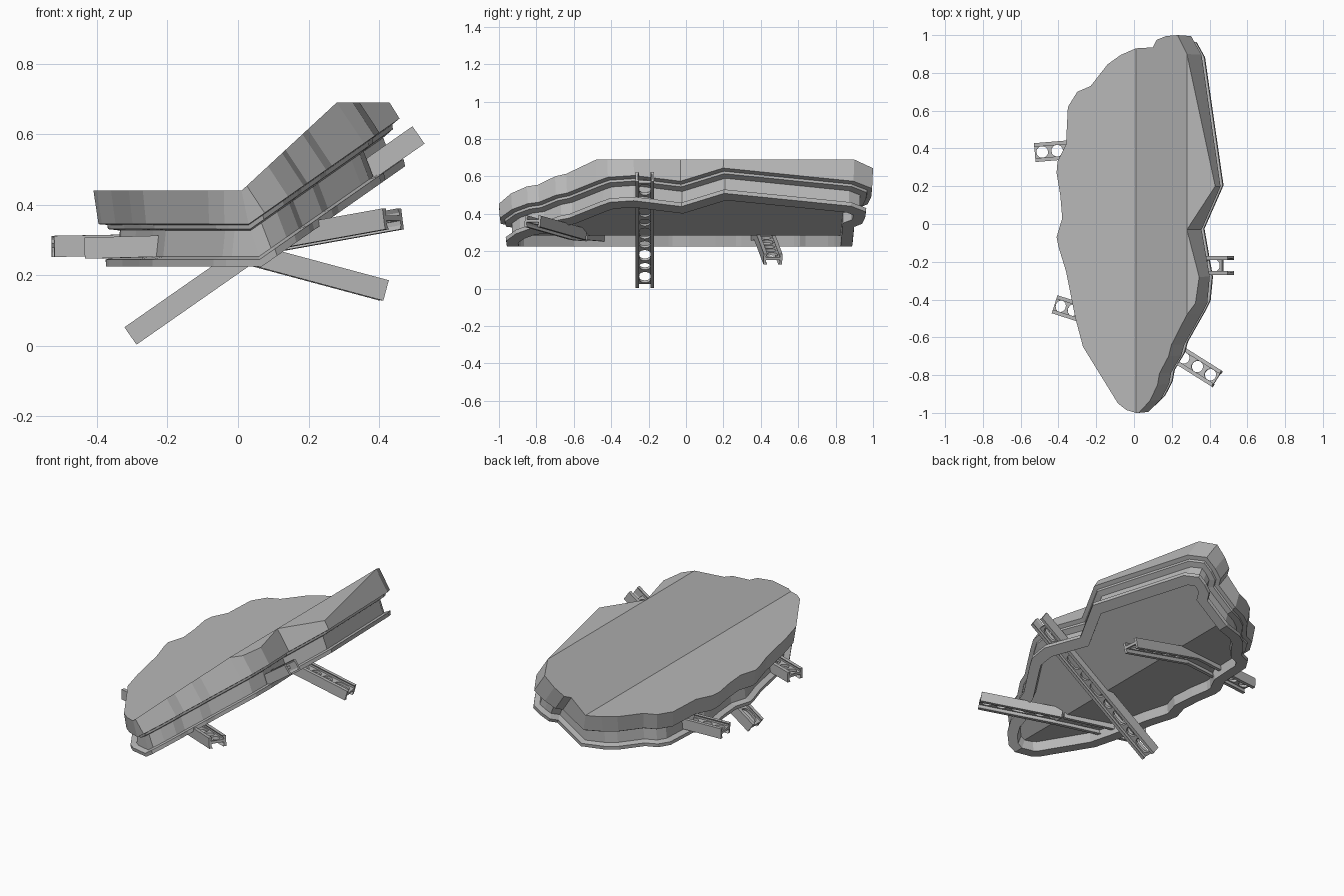
import bpy, bmesh, math
from mathutils import Vector

if "Cube" in bpy.data.objects:
    bpy.data.objects.remove(bpy.data.objects["Cube"])

# Outline of the top face, counter-clockwise from the front fold point
TOP = [(.01, -1), (.025, -1), (.085, -.935), (.125, -.85), (.135, -.79), (.183, -.7), (.198, -.64),
       (.28, -.48), (.325, -.42), (.345, -.28), (.28, -.03), (.43, .2), (.28, .9), (.23, 1),
       (.17, .995), (.12, .975), (.1, .935), (.01, .93), (-.07, .895), (-.14, .845),
       (-.23, .73), (-.3, .7), (-.35, .62), (-.36, .42), (-.405, .33), (-.41, .27),
       (-.39, .15), (-.38, .03), (-.41, -.07), (-.4, -.12), (-.36, -.25), (-.31, -.5),
       (-.27, -.65), (-.085, -.95), (-.04, -.985)]
FRONT, BACK = 0, 17                    # fold vertices
FOLD_X, FOLD_Z, C, S = .03, .345, .819, .573

grey = bpy.data.materials.new("dark_grey")
grey.diffuse_color = (.48, .48, .48, 1)
grey.use_nodes = True
grey.node_tree.nodes["Principled BSDF"].inputs["Base Color"].default_value = grey.diffuse_color


def top_z(x):
    return .44 + .926 * (min(max(x, .01), .28) - .01)


def lower_edge(i):
    """Lower slab edge below top point i, in unfolded (s, y) coordinates."""
    x, y = TOP[i]
    if i in (FRONT, BACK):
        return Vector((FOLD_X, y * .99))
    if x < .01:
        return Vector((x * .965, y * .98))
    t = (top_z(x) - .329 - .7 * x) / 1.219
    return Vector((FOLD_X + (x + S * t - FOLD_X) / C, y * .995))


def inset(pts, o):
    out = []
    for i, p in enumerate(pts):
        a = (p - pts[i - 1]).normalized()
        b = (pts[(i + 1) % len(pts)] - p).normalized()
        n1, n2 = Vector((-a.y, a.x)), Vector((-b.y, b.x))
        m = (n1 + n2).normalized()
        out.append(p + m * o / max(m.dot(n1), .75))
    return out


def fold(i, p, d):
    """Unfolded point and depth to 3D; fold vertices follow the mitre."""
    if i in (FRONT, BACK):
        return (FOLD_X + .315 * d, p.y, FOLD_Z - d)
    if 0 < i < BACK:
        e = p.x - .25 * d - FOLD_X
        return (FOLD_X + e * C + S * d, p.y, FOLD_Z + e * S - C * d)
    return (p.x - .1 * d, p.y, FOLD_Z - d)


def finish(bm, name):
    bmesh.ops.recalc_face_normals(bm, faces=bm.faces)
    me = bpy.data.meshes.new(name)
    bm.to_mesh(me)
    bm.free()
    me.materials.append(grey)
    ob = bpy.data.objects.new(name, me)
    bpy.context.collection.objects.link(ob)
    return ob


# Folded plate: thick slab, grooved web, bottom flange and recessed underside
n = len(TOP)
base = [lower_edge(i) for i in range(n)]
bm = bmesh.new()
rings = [[bm.verts.new((x, y, top_z(x))) for x, y in TOP]]
for o, d in [(0, 0), (.025, .002), (.028, .014), (.062, .018), (.062, .092),
             (.03, .1), (.033, .12), (.095, .12), (.095, .062)]:
    rings.append([bm.verts.new(fold(i, p, d)) for i, p in enumerate(inset(base, o))])
for a, b in zip(rings, rings[1:]):
    for i in range(n):
        j = (i + 1) % n
        bm.faces.new((a[i], a[j], b[j], b[i]))
t, u = rings[0], rings[-1]
bm.faces.new(t[BACK:] + t[:1])
bm.faces.new(t[0:8] + [t[10]] + t[12:BACK + 1])
bm.faces.new(t[7:11])
bm.faces.new(t[10:13])
bm.faces.new(u[BACK:] + u[:1])
bm.faces.new(u[:BACK + 1])
finish(bm, "folded_plate")


def beam(name, path, width=.1, height=.06, pattern=(.085, .085, .14), fork=0):
    """Channel beam along a path: two side flanges and a web with round and slotted holes."""
    bm = bmesh.new()
    hw = width / 2
    for p, q in zip(path, path[1:]):
        p, q = Vector(p), Vector(q)
        length = (q - p).length
        du = (q - p).normalized()
        dv = Vector((0, 0, 1)).cross(du).normalized()
        dw = du.cross(dv)

        def at(a, b, c):
            return bm.verts.new(p + du * a + dv * b + dw * c)

        # side flanges with small lips at top and bottom
        for sg in (-1, 1):
            prof = [(hw, -height / 2), (hw - .02, -height / 2), (hw - .013, -height / 2 + .012),
                    (hw - .013, height / 2 - .012), (hw - .02, height / 2), (hw, height / 2)]
            ends = [[at(a, sg * b, c) for b, c in prof] for a in (0, length)]
            bm.faces.new(ends[0])
            bm.faces.new(ends[1])
            for i in range(6):
                j = (i + 1) % 6
                bm.faces.new((ends[0][i], ends[0][j], ends[1][j], ends[1][i]))
        # web tiles with a hole each; a fork leaves the far end open
        web = length - fork
        sizes = []
        while sum(sizes) < web:
            sizes.append(pattern[len(sizes) % len(pattern)])
        k = web / sum(sizes)
        pos, r, v = 0, .031, hw - .008
        for size in sizes:
            h = size * k / 2
            stretch = max(0, h - .045)
            loops = []
            for c in (-.005, .01):
                inner, outer = [], []
                for g in range(16):
                    co, si = math.cos(g * math.pi / 8), math.sin(g * math.pi / 8)
                    m = max(abs(co), abs(si))
                    sh = 0 if abs(co) < 1e-6 else math.copysign(stretch, co)
                    inner.append(at(pos + h + sh + min(r, h * .8) * co, r * si, c))
                    outer.append(at(pos + h + h * co / m, v * si / m, c))
                loops.append((inner, outer))
            (i0, o0), (i1, o1) = loops
            for g in range(16):
                j = (g + 1) % 16
                for a, b in ((i0, o0), (o0, o1), (o1, i1), (i1, i0)):
                    bm.faces.new((a[g], a[j], b[j], b[g]))
            pos += 2 * h
    finish(bm, name)


# Perforated beams under the plate
beam("diagonal_beam", [(-.305, -.22, .028), (.512, -.22, .598)], pattern=(.14, .085), fork=.05)
beam("rear_bent_beam", [(-.525, .378, .282), (-.08, .415, .29), (.415, .465, .157)])
beam("front_bent_beam", [(-.42, -.425, .277), (.05, -.575, .29), (.44, -.82, .36)])
